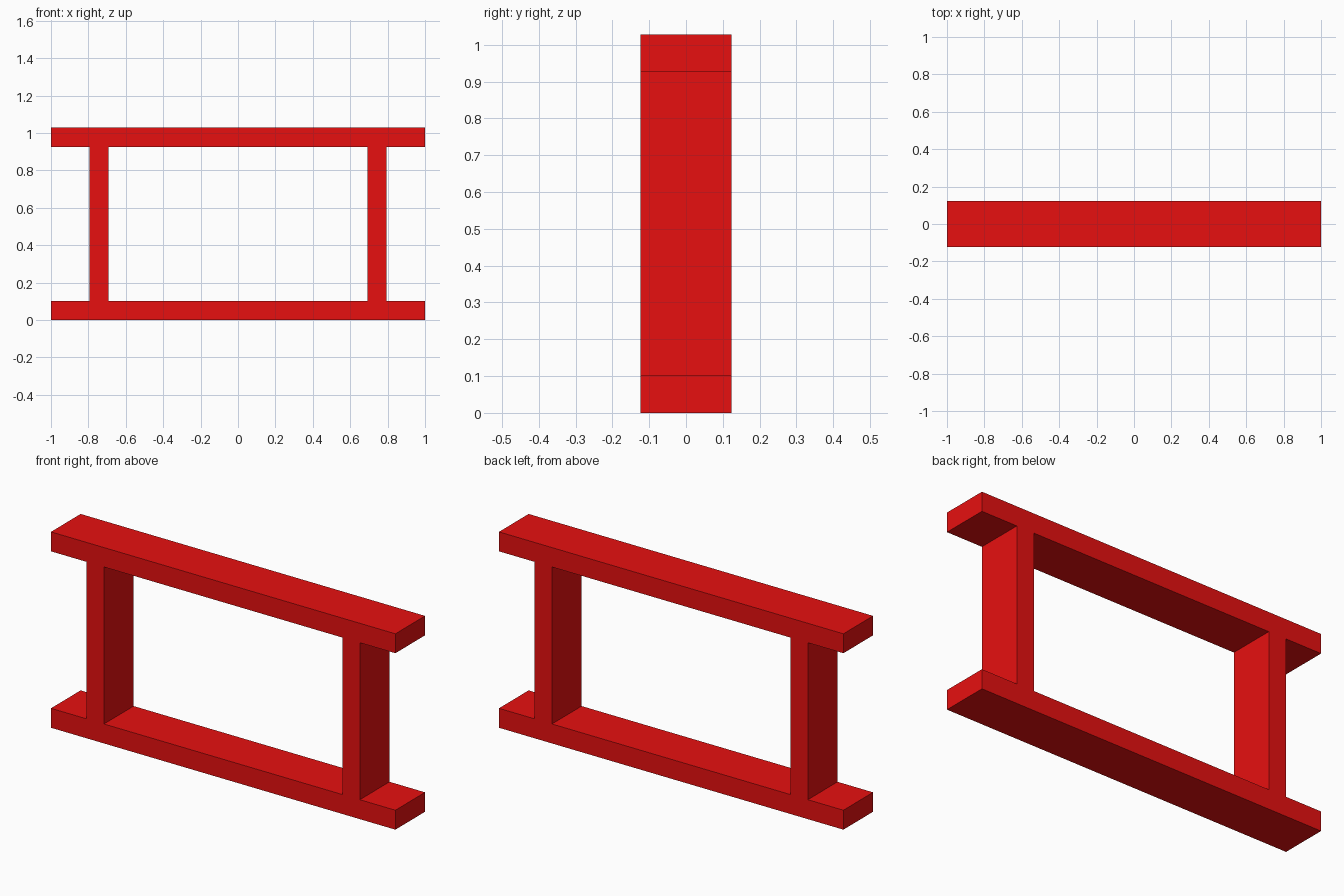
import bpy

if "Cube" in bpy.data.objects:
    bpy.data.objects.remove(bpy.data.objects["Cube"])

DEPTH = 0.246      # y size shared by all parts
THICK = 0.102      # board thickness
HEIGHT = 1.028
POST_X = 0.743

red = bpy.data.materials.new("red_paint")
red.diffuse_color = (0.8, 0.005, 0.005, 1)
red.use_nodes = True
red.node_tree.nodes["Principled BSDF"].inputs["Base Color"].default_value = red.diffuse_color


def board(name, x, z, width, height):
    bpy.ops.mesh.primitive_cube_add(size=1, location=(x, 0, z))
    ob = bpy.context.object
    ob.name = name
    ob.scale = (width, DEPTH, height)
    bpy.ops.object.transform_apply(location=False, rotation=False, scale=True)
    ob.data.materials.append(red)
    return ob


# Long horizontal rails
board("bottom_rail", 0, THICK / 2, 2, THICK)
board("top_rail", 0, HEIGHT - THICK / 2, 2, THICK)

# Upright posts between the rails
for side, name in ((-1, "left_post"), (1, "right_post")):
    board(name, side * POST_X, HEIGHT / 2, THICK, HEIGHT - 2 * THICK)
